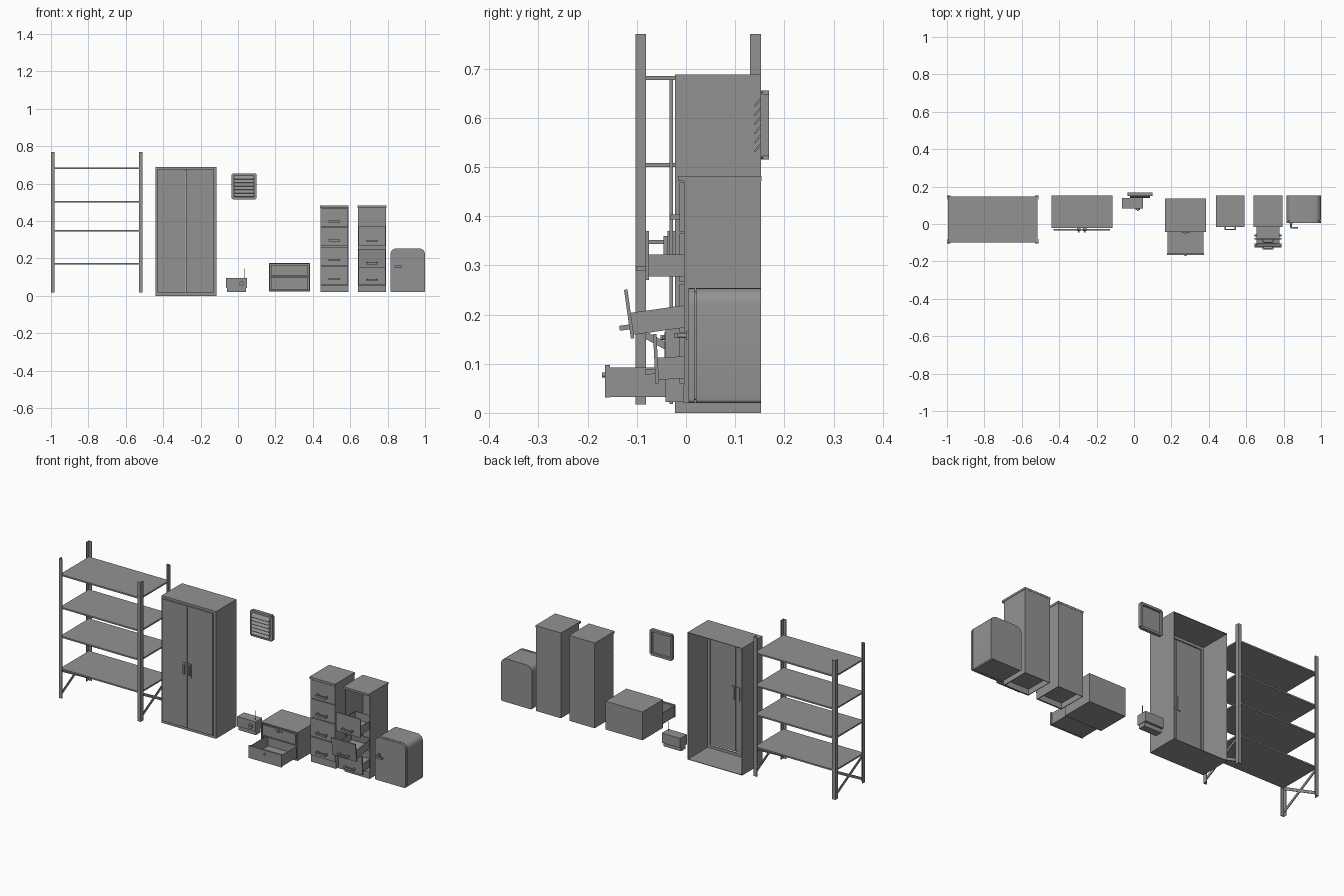
import bpy, bmesh, math
from mathutils import Matrix, Vector

if "Cube" in bpy.data.objects:
    bpy.data.objects.remove(bpy.data.objects["Cube"])

grey = bpy.data.materials.new("plain_grey")
grey.use_nodes = True
GREY = (0.29, 0.29, 0.29, 1)
grey.diffuse_color = GREY
grey.node_tree.nodes["Principled BSDF"].inputs["Base Color"].default_value = GREY


def finish(name, bm, matrix=None):
    if matrix:
        bm.transform(matrix)
    mesh = bpy.data.meshes.new(name)
    bm.to_mesh(mesh)
    bm.free()
    mesh.materials.append(grey)
    obj = bpy.data.objects.new(name, mesh)
    bpy.context.collection.objects.link(obj)
    return obj


def cube(x0, x1, y0, y1, z0, z1):
    bm = bmesh.new()
    bmesh.ops.create_cube(bm, size=1)
    size = Matrix.Diagonal((x1 - x0, y1 - y0, z1 - z0, 1))
    bm.transform(Matrix.Translation(((x0 + x1) / 2, (y0 + y1) / 2, (z0 + z1) / 2)) @ size)
    return bm


def box(name, *bounds, matrix=None):
    return finish(name, cube(*bounds), matrix)


def shell(name, *bounds, open_sides, wall=0.004, matrix=None):
    """Thin-walled box missing the sides that face the given directions."""
    bm = cube(*bounds)
    bm.normal_update()
    gone = [f for f in bm.faces if any(f.normal.dot(Vector(d)) > 0.9 for d in open_sides)]
    bmesh.ops.delete(bm, geom=gone, context='FACES')
    obj = finish(name, bm, matrix)
    mod = obj.modifiers.new("wall", 'SOLIDIFY')
    mod.thickness = wall
    mod.offset = -1
    return obj


def rounded(name, *bounds, top, bottom):
    """Box whose edges running front to back are rounded."""
    bm = cube(*bounds)
    middle = (bounds[4] + bounds[5]) / 2
    for radius, upper in ((top, True), (bottom, False)):
        edges = [e for e in bm.edges
                 if abs(e.verts[0].co.y - e.verts[1].co.y) > 1e-4 and len(e.link_faces) == 2
                 and all((v.co.z > middle) == upper for v in e.verts)
                 and all(abs(abs(v.co.x - (bounds[0] + bounds[1]) / 2)
                             - (bounds[1] - bounds[0]) / 2) < 1e-4 for v in e.verts)]
        bmesh.ops.bevel(bm, geom=edges, offset=radius, segments=5, profile=0.5, affect='EDGES')
    return finish(name, bm)


def rod(name, start, end, radius, sides=12):
    a, b = Vector(start), Vector(end)
    bm = bmesh.new()
    bmesh.ops.create_cone(bm, cap_ends=True, segments=sides, radius1=radius,
                          radius2=radius, depth=(b - a).length)
    turn = (b - a).to_track_quat('Z', 'Y').to_matrix().to_4x4()
    return finish(name, bm, Matrix.Translation((a + b) / 2) @ turn)


def bar_handle(name, x, y, z, matrix=None):
    box(name + "_bar", x - 0.03, x + 0.03, y - 0.02, y - 0.013, z - 0.005, z + 0.005, matrix=matrix)
    for side in (-1, 1):
        c = x + side * 0.026
        box(name + "_post", c - 0.004, c + 0.004, y - 0.015, y, z - 0.005, z + 0.005, matrix=matrix)


FRONT, BACK, UP, DOWN = (0, -1, 0), (0, 1, 0), (0, 0, 1), (0, 0, -1)

# Open shelving: angle posts, boards, crossed side braces
for x, sx in ((-1, 1), (-0.51, -1)):
    for y, sy in ((-0.103, 1), (0.152, -1)):
        xs, ys = sorted((x, x + sx * 0.02)), sorted((y, y + sy * 0.022))
        xt, yt = sorted((x, x + sx * 0.004)), sorted((y, y + sy * 0.004))
        box("rack_post_side", *xt, *ys, 0.017, 0.77)
        box("rack_post_face", *xs, *yt, 0.017, 0.77)
    for low, high in ((-0.09, 0.14), (0.14, -0.09)):
        bm = cube(-0.002, 0.002, -0.13, 0.13, -0.007, 0.007)
        slope = math.atan2(0.125 if high > low else -0.125, 0.23)
        finish("rack_brace", bm, Matrix.Translation((x + sx * 0.007, 0.025, 0.1))
               @ Matrix.Rotation(slope, 4, 'X'))
for z in (0.172, 0.347, 0.504, 0.681):
    box("rack_shelf", -0.995, -0.515, -0.099, 0.148, z - 0.004, z + 0.004)

# Tall cupboard: shell, front frame, two doors with handles
shell("cupboard_body", -0.442, -0.116, -0.022, 0.152, 0, 0.688, open_sides=(FRONT, BACK))
for x in (-0.442, -0.132):
    box("cupboard_stile", x, x + 0.016, -0.022, -0.016, 0, 0.688)
for z in (0, 0.67):
    box("cupboard_rail", -0.428, -0.13, -0.022, -0.016, z, z + 0.018)
for x0, x1, grip in ((-0.43, -0.28, -0.295), (-0.278, -0.128, -0.263)):
    box("cupboard_door", x0, x1, -0.034, -0.026, 0.018, 0.678)
    box("cupboard_handle_plate", grip - 0.009, grip + 0.009, -0.038, -0.022, 0.295, 0.37)
    box("cupboard_handle", grip - 0.004, grip + 0.004, -0.046, -0.036, 0.31, 0.36)

# Wall vent: frame open at the back, slanted louvres
outer = (-0.035, 0.1, 0.515, 0.655)
rounded("vent_plate", -0.034, 0.099, 0.153, 0.157, 0.516, 0.654, top=0.008, bottom=0.008)
for x in (-0.035, 0.088):
    box("vent_frame_side", x, x + 0.012, 0.151, 0.169, 0.522, 0.648)
for z in (0.515, 0.643):
    box("vent_frame_rail", -0.028, 0.093, 0.151, 0.169, z, z + 0.012)
for i in range(6):
    bm = cube(-0.021, 0.086, -0.002, 0.002, -0.012, 0.012)
    finish("vent_louvre", bm, Matrix.Translation((0, 0.147, 0.54 + i * 0.0185))
           @ Matrix.Rotation(-0.7, 4, 'X'))

# Small radio: body, base, dial and aerial
box("radio_body", -0.063, 0.047, 0.083, 0.14, 0.042, 0.095)
box("radio_base", -0.06, 0.044, 0.09, 0.128, 0.02, 0.042)
rod("radio_dial", (0.02, 0.084, 0.066), (0.02, 0.074, 0.066), 0.012, 20)
rod("radio_knob", (0.02, 0.084, 0.066), (0.02, 0.07, 0.066), 0.005)
rod("radio_aerial", (0.033, 0.1, 0.09), (0.033, 0.1, 0.145), 0.002, 8)

# Low chest: upper drawer closed, lower drawer pulled out
shell("chest_body", 0.166, 0.386, -0.042, 0.136, 0.022, 0.175, open_sides=(FRONT,), wall=0.008)
box("chest_divider", 0.172, 0.38, -0.038, 0.13, 0.098, 0.104)
box("chest_upper_front", 0.177, 0.375, -0.044, -0.034, 0.108, 0.164)
rod("chest_upper_knob", (0.276, -0.04, 0.153), (0.276, -0.052, 0.153), 0.005)
box("chest_upper_pull", 0.256, 0.296, -0.048, -0.043, 0.15, 0.156)
shell("chest_lower_drawer", 0.18, 0.372, -0.157, 0.0, 0.032, 0.092, open_sides=(UP,))
box("chest_lower_front", 0.177, 0.375, -0.165, -0.155, 0.031, 0.097)
rod("chest_lower_knob", (0.276, -0.16, 0.077), (0.276, -0.171, 0.077), 0.005)

# Two filing cabinets: shells, caps, plinths and raised floors
for x0 in (0.44, 0.642):
    x1 = x0 + 0.15
    shell("filing_body", x0, x1, -0.004, 0.152, 0.02, 0.476, open_sides=(FRONT, DOWN))
    box("filing_cap", x0 - 0.002, x1 + 0.002, -0.016, 0.153, 0.471, 0.482)
    box("filing_plinth", x0, x1, -0.006, 0.002, 0.02, 0.056)
    box("filing_floor", x0 + 0.003, x1 - 0.003, 0, 0.149, 0.05, 0.056)

# Drawer fronts: all shut on the first, three hanging open on the second
for i in range(4):
    z = 0.06 + i * 0.103
    box("filing_closed_front", 0.442, 0.588, -0.013, -0.003, z, z + 0.099)
    bar_handle("filing_closed_handle", 0.515, -0.013, z + 0.029)
for z, y, tilt in ((0.06, -0.062, 0.05), (0.151, -0.112, 0.14), (0.27, -0.082, 0.0)):
    pivot = Vector((0, y, z))
    swing = Matrix.Translation(pivot) @ Matrix.Rotation(tilt, 4, 'X') @ Matrix.Translation(-pivot)
    box("filing_open_front", 0.645, 0.789, y, y + 0.007, z, z + 0.1, matrix=swing)
    shell("filing_open_tray", 0.655, 0.779, y + 0.006, y + 0.15, z + 0.007, z + 0.052,
          open_sides=(UP,), wall=0.003, matrix=swing)
    bar_handle("filing_open_handle", 0.717, y, z + 0.024, matrix=swing)

# Small refrigerator: rounded body, door, lever handle
rounded("fridge_body", 0.815, 1.0, 0.02, 0.152, 0.02, 0.254, top=0.032, bottom=0.008)
rounded("fridge_seal", 0.822, 0.993, 0.015, 0.022, 0.026, 0.248, top=0.028, bottom=0.006)
rounded("fridge_door", 0.815, 1.0, 0.005, 0.017, 0.02, 0.254, top=0.032, bottom=0.008)
box("fridge_handle_plate", 0.832, 0.848, 0.0, 0.006, 0.148, 0.166)
rod("fridge_handle_stem", (0.84, 0.004, 0.157), (0.84, -0.02, 0.157), 0.005)
box("fridge_handle_lever", 0.836, 0.878, -0.024, -0.016, 0.152, 0.162)

# Smooth shading on rounded parts only
bpy.ops.object.select_all(action='DESELECT')
for obj in bpy.context.collection.objects:
    if obj.name.startswith(("fridge", "radio", "vent_plate")) and obj.type == 'MESH':
        obj.select_set(True)
        bpy.context.view_layer.objects.active = obj
bpy.ops.object.shade_smooth_by_angle(angle=math.radians(40))
